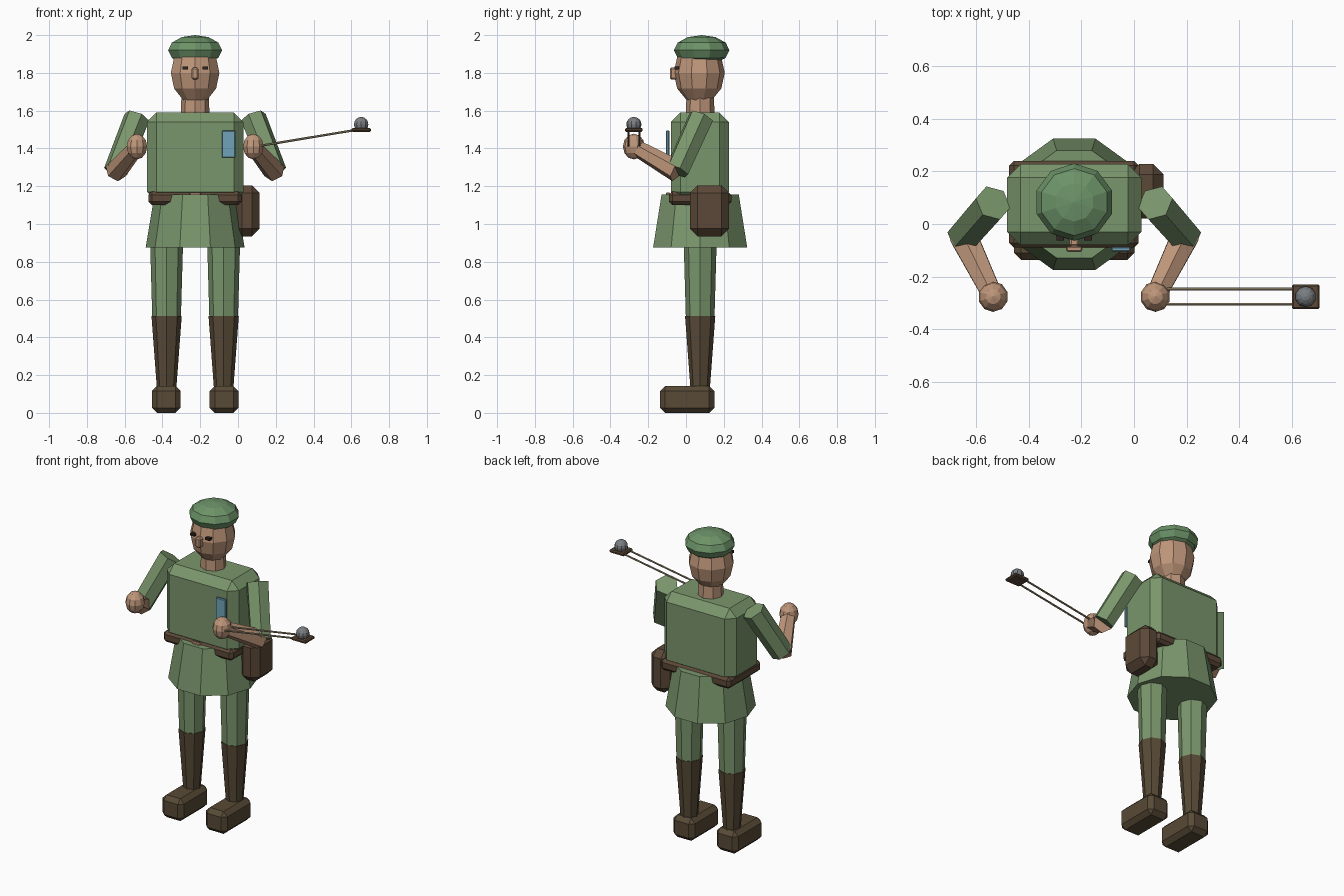
import bpy, bmesh, math
from mathutils import Vector, Matrix

if "Cube" in bpy.data.objects:
    bpy.data.objects.remove(bpy.data.objects["Cube"])

CX, CY = -0.227, 0.075   # body axis


def material(name, rgb):
    m = bpy.data.materials.new(name)
    lin = [((c / 255 + 0.055) / 1.055) ** 2.4 for c in rgb]
    m.diffuse_color = (*lin, 1)
    m.use_nodes = True
    m.node_tree.nodes["Principled BSDF"].inputs["Base Color"].default_value = m.diffuse_color
    return m


GREEN = material("uniform green", (122, 150, 108))
CAP = material("cap green", (108, 147, 104))
SKIN = material("skin", (190, 150, 122))
BOOT = material("boot brown", (88, 74, 54))
LEATHER = material("leather brown", (92, 73, 56))
BLUE = material("badge blue", (112, 164, 184))
CORD = material("cord tan", (150, 138, 112))
STONE = material("stone grey", (122, 126, 130))
DARK = material("eye dark", (45, 35, 30))


def finish(bm, name, mat):
    bmesh.ops.recalc_face_normals(bm, faces=bm.faces)
    me = bpy.data.meshes.new(name)
    bm.to_mesh(me)
    bm.free()
    me.materials.append(mat)
    ob = bpy.data.objects.new(name, me)
    bpy.context.collection.objects.link(ob)
    return ob


def box(name, mat, lo, hi, bevel=0.0):
    """Chamfered box between two corners."""
    lo, hi = Vector(lo), Vector(hi)
    bm = bmesh.new()
    bmesh.ops.create_cube(bm, size=1)
    bmesh.ops.scale(bm, vec=hi - lo, verts=bm.verts)
    bmesh.ops.translate(bm, vec=(lo + hi) / 2, verts=bm.verts)
    if bevel:
        bmesh.ops.bevel(bm, geom=bm.edges[:], offset=bevel, segments=1,
                        profile=0.5, affect='EDGES')
    return finish(bm, name, mat)


def limb(name, mat, a, b, ra, rb, sides=8, spin=0.0):
    """Tapered prism from point a to point b."""
    a, b = Vector(a), Vector(b)
    d = b - a
    rot = d.to_track_quat('Z', 'Y').to_matrix().to_4x4()
    bm = bmesh.new()
    bmesh.ops.create_cone(bm, cap_ends=True, segments=sides, radius1=ra,
                          radius2=rb, depth=d.length)
    bmesh.ops.transform(bm, verts=bm.verts, matrix=Matrix.Translation((a + b) / 2)
                        @ rot @ Matrix.Rotation(spin, 4, 'Z'))
    return finish(bm, name, mat)


def ball(name, mat, centre, radii, seg=10, rings=6):
    bm = bmesh.new()
    bmesh.ops.create_uvsphere(bm, u_segments=seg, v_segments=rings, radius=1)
    bmesh.ops.scale(bm, vec=radii, verts=bm.verts)
    bmesh.ops.translate(bm, vec=centre, verts=bm.verts)
    return finish(bm, name, mat)


# Torso, skirt and belt
box("torso", GREEN, (-0.482, -0.08, 1.12), (0.028, 0.227, 1.59), 0.05)
limb("tunic_skirt", GREEN, (CX, CY, 0.875), (CX, CY, 1.155), 0.262, 0.215, 10, math.pi / 2)
box("belt", LEATHER, (-0.474, -0.09, 1.10), (0.018, 0.24, 1.172), 0.018)
box("buckle", SKIN, (CX - 0.03, -0.105, 1.115), (CX + 0.03, -0.085, 1.168), 0.005)
box("pouch", LEATHER, (-0.02, 0.02, 0.935), (0.113, 0.228, 1.205), 0.04)
box("chest_badge", BLUE, (-0.086, -0.105, 1.352), (-0.014, -0.088, 1.495), 0.004)

# Neck, head and cap
limb("neck", SKIN, (CX, CY, 1.56), (CX, CY, 1.69), 0.077, 0.072)
ball("head", SKIN, (CX, 0.07, 1.80), (0.135, 0.135, 0.165))
ball("cap", CAP, (CX, 0.083, 1.92), (0.15, 0.147, 0.08))
box("nose", SKIN, (CX - 0.018, -0.086, 1.765), (CX + 0.018, -0.03, 1.828), 0.008)

# Paired parts
for side, s in (("right", -1), ("left", 1)):
    def at(dx, y, z):
        return (CX + s * dx, y, z)

    ex = CX + s * 0.053
    box(side + "_eye", DARK, (ex - 0.015, -0.062, 1.818), (ex + 0.015, -0.03, 1.834))

    # legs and boots
    lx = 0.151
    limb(side + "_trouser", GREEN, at(lx, CY, 0.51), at(lx, CY, 1.0), 0.076, 0.09)
    limb(side + "_boot_shaft", BOOT, at(lx, CY, 0.11), at(lx, CY, 0.512), 0.05, 0.08)
    fx = CX + s * 0.153
    box(side + "_boot_foot", BOOT, (fx - 0.076, -0.137, 0), (fx + 0.076, 0.15, 0.143), 0.027)

    # arms
    shoulder, elbow, hand = at(0.308, 0.08, 1.565), at(0.42, -0.048, 1.28), at(0.308, -0.276, 1.41)
    limb(side + "_sleeve", GREEN, elbow, shoulder, 0.066, 0.07, 6)
    limb(side + "_forearm", SKIN, elbow, hand, 0.06, 0.043, 6)
    ball(side + "_hand", SKIN, hand, (0.057, 0.058, 0.068))

# Sling: two cords, cradle and stone
for i, y in enumerate((-0.305, -0.247)):
    limb(f"sling_cord_{i + 1}", CORD, (0.08, y, 1.408), (0.63, y, 1.499), 0.006, 0.006, 6)
box("sling_cradle", LEATHER, (0.60, -0.323, 1.488), (0.705, -0.229, 1.508), 0.006)
ball("sling_stone", STONE, (0.652, -0.276, 1.527), (0.04, 0.04, 0.04), 10, 8)
